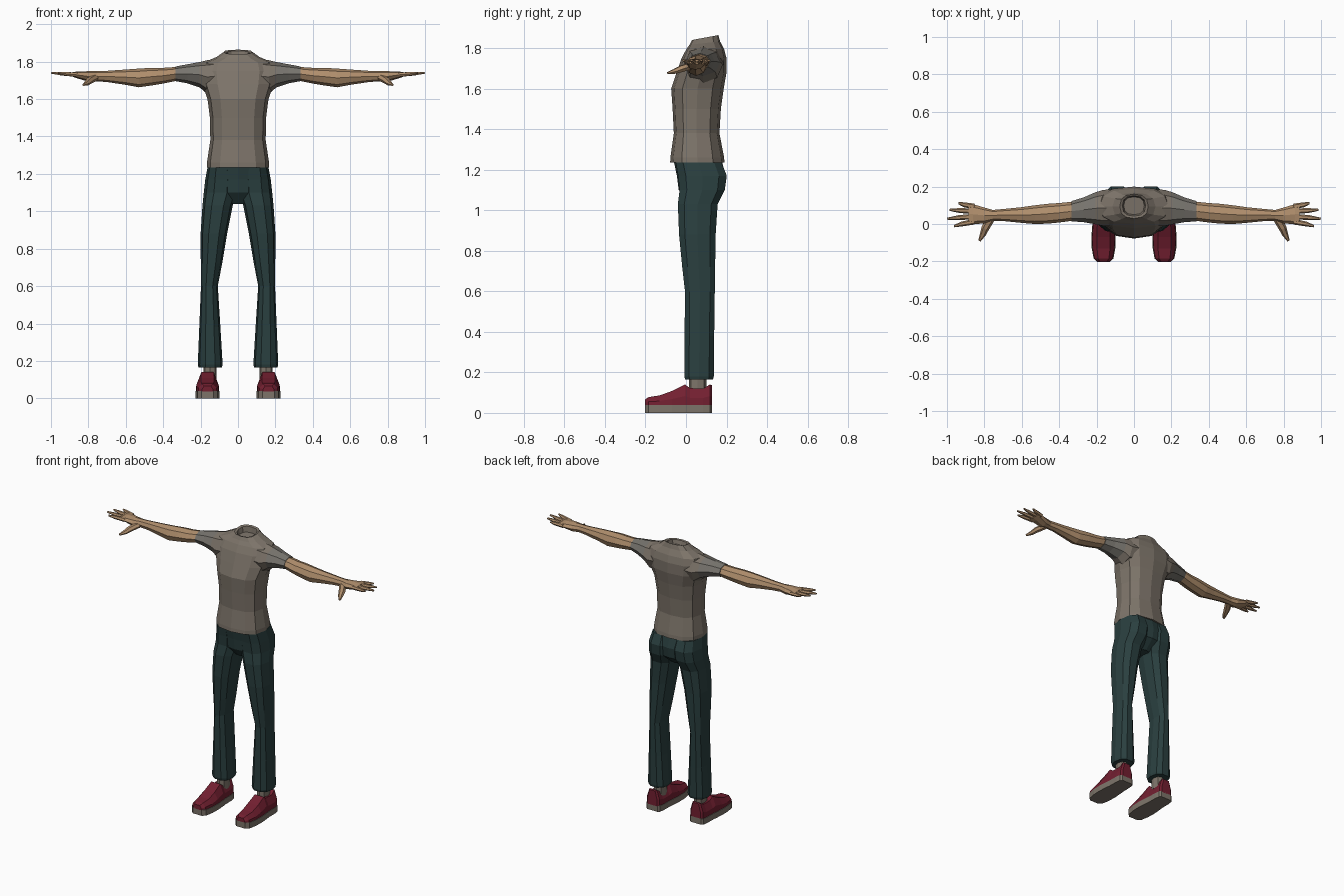
import bpy, bmesh, math
from mathutils import Vector

if "Cube" in bpy.data.objects:
    bpy.data.objects.remove(bpy.data.objects["Cube"])


def material(name, rgb):
    m = bpy.data.materials.new(name)
    m.diffuse_color = (*rgb, 1)
    m.use_nodes = True
    m.node_tree.nodes["Principled BSDF"].inputs["Base Color"].default_value = m.diffuse_color
    return m


taupe = material("taupe", (0.205, 0.175, 0.143))
grey = material("cool grey", (0.185, 0.175, 0.155))
skin = material("skin", (0.43, 0.27, 0.15))
teal = material("dark teal", (0.023, 0.050, 0.050))
red = material("dark red", (0.17, 0.014, 0.030))


def power(v, p):
    return math.copysign(abs(v) ** p, v)


def loft(name, rings, mats, mirror=True, rule=None):
    """Skin a list of equal-length point rings and cap both ends."""
    bm = bmesh.new()
    rows = [[bm.verts.new(p) for p in r] for r in rings]
    n = len(rows[0])
    for a, b in zip(rows, rows[1:]):
        for i in range(n):
            j = (i + 1) % n
            bm.faces.new((a[i], a[j], b[j], b[i]))
    bm.faces.new(rows[0])
    bm.faces.new(rows[-1])
    bmesh.ops.recalc_face_normals(bm, faces=bm.faces)
    if rule:
        for f in bm.faces:
            f.material_index = rule(f.calc_center_median())
    me = bpy.data.meshes.new(name)
    bm.to_mesh(me)
    bm.free()
    for m in mats:
        me.materials.append(m)
    ob = bpy.data.objects.new(name, me)
    bpy.context.collection.objects.link(ob)
    if mirror:
        ob.modifiers.new("Mirror", 'MIRROR')
    return ob


def level(z, x0, x1, y0, y1, tilt=0, n=12, p=0.8):
    """Horizontal ring filling a box in x and y; tilt lifts its back."""
    pts = []
    for i in range(n):
        a = 2 * math.pi * i / n
        c, s = power(math.cos(a), p), power(math.sin(a), p)
        pts.append(Vector(((x0 + x1) / 2 + c * (x1 - x0) / 2,
                           (y0 + y1) / 2 + s * (y1 - y0) / 2, z + tilt * s)))
    return pts


def upright(x, y, z, ry, rz, n=8):
    """Ring across the arm, facing along x."""
    return [Vector((x, y + ry * math.cos(2 * math.pi * i / n),
                    z + rz * math.sin(2 * math.pi * i / n))) for i in range(n)]


# Shirt body, rising to a sunken neck opening: z, half width, front, back, tilt
shirt = [(1.235, .166, -.078, .190, 0), (1.26, .166, -.077, .188, 0),
         (1.38, .148, -.060, .165, 0), (1.50, .150, -.066, .172, 0),
         (1.60, .163, -.073, .186, 0), (1.68, .190, -.046, .200, 0),
         (1.75, .200, -.022, .200, 0), (1.795, .185, .002, .188, 0),
         (1.825, .115, .018, .168, .008), (1.852, .076, .030, .160, .012),
         (1.847, .062, .042, .150, .010), (1.815, .055, .050, .145, .004)]
loft("shirt_body", [level(z, -w, w, f, b, t) for z, w, f, b, t in shirt],
     [taupe], mirror=False)

# Sleeves, with a cooler lower part
sleeve = [(.10, .088, 1.725, .100, .090), (.165, .086, 1.718, .096, .090),
          (.205, .084, 1.730, .086, .068), (.27, .076, 1.735, .066, .051),
          (.335, .068, 1.735, .054, .039)]
loft("sleeve", [upright(*r) for r in sleeve], [taupe, grey],
     rule=lambda c: int(c.x > .2))

# Arm and palm
arm = [(.31, .068, 1.735, .045, .034), (.34, .067, 1.733, .051, .038),
       (.40, .060, 1.725, .052, .042), (.46, .055, 1.720, .053, .047),
       (.53, .050, 1.713, .050, .050), (.60, .048, 1.717, .042, .041),
       (.70, .048, 1.721, .032, .030), (.755, .046, 1.722, .029, .027),
       (.80, .046, 1.721, .042, .028), (.86, .052, 1.729, .054, .018),
       (.885, .054, 1.732, .052, .012)]
loft("arm", [upright(*r) for r in arm], [skin])


# Fingers and thumb: tapered six-sided tubes along a path
def digit(name, path, radii):
    rings = []
    for i, p in enumerate(path):
        d = Vector(path[min(i + 1, len(path) - 1)]) - Vector(path[max(i - 1, 0)])
        side = d.cross(Vector((0, 0, 1))).normalized()
        up = side.cross(d).normalized()
        rings.append([Vector(p) + radii[i] * (
            side * math.cos(k * math.pi / 3) + up * .85 * math.sin(k * math.pi / 3))
            for k in range(6)])
    loft(name, rings, [skin])


fingers = [("index_finger", .012, .962, -.012), ("middle_finger", .040, .998, .028),
           ("ring_finger", .068, .985, .076), ("little_finger", .094, .938, .112)]
for name, y, tip_x, tip_y in fingers:
    mid = ((.86 + tip_x) / 2 + .01, (y + tip_y) / 2, 1.735)
    digit(name, [(.855, y, 1.729), mid, (tip_x, tip_y, 1.740)], [.015, .013, .006])
digit("thumb", [(.765, .030, 1.714), (.795, -.022, 1.698), (.808, -.055, 1.685),
                (.826, -.090, 1.676)], [.022, .021, .016, .007])

# Trousers: hips, then one leg mirrored
hips = [(1.25, .160, -.062, .175), (1.17, .172, -.045, .196),
        (1.10, .165, -.036, .185), (1.04, .045, .010, .120)]
loft("trouser_hips", [level(z, -w, w, f, b) for z, w, f, b in hips],
     [teal], mirror=False)
leg = [(1.235, .012, .163, -.055, .180), (1.17, .004, .175, -.044, .206),
       (1.10, .004, .183, -.036, .196), (1.03, .028, .190, -.044, .160),
       (.88, .058, .200, -.038, .150), (.72, .085, .199, -.022, .147),
       (.60, .108, .198, -.008, .145), (.38, .094, .207, -.010, .142),
       (.18, .082, .215, -.011, .140), (.165, .086, .211, -.007, .136)]
loft("trouser_leg", [level(z, a, b, f, k, n=10) for z, a, b, f, k in leg], [teal])

# Socks
loft("sock", [level(z, .115, .184, .015, .100, n=8) for z in (.09, .18)], [taupe])

# Shoes: cross sections from toe to heel: y, half width, top height
shoe = [(-.203, .030, .066), (-.185, .050, .078), (-.13, .060, .086),
        (-.07, .062, .108), (-.005, .057, .140), (.02, .054, .122),
        (.085, .053, .120), (.118, .048, .140), (.128, .036, .136)]
cx = .163


def shoe_section(y, w, h):
    half = [(w, .036), (w * .97, .036 + (h - .036) * .45), (w * .58, h)]
    return [Vector((cx + x, y, z)) for x, z in half] + \
           [Vector((cx - x, y, z)) for x, z in reversed(half)]


loft("shoe_upper", [shoe_section(*s) for s in shoe], [red])

# Soles follow the shoe outline
outline = [(cx + w + .003, y) for y, w, h in shoe] + \
          [(cx - w - .003, y) for y, w, h in reversed(shoe)]
loft("shoe_sole", [[Vector((x, y, z)) for x, y in outline] for z in (0, .04)], [taupe])
